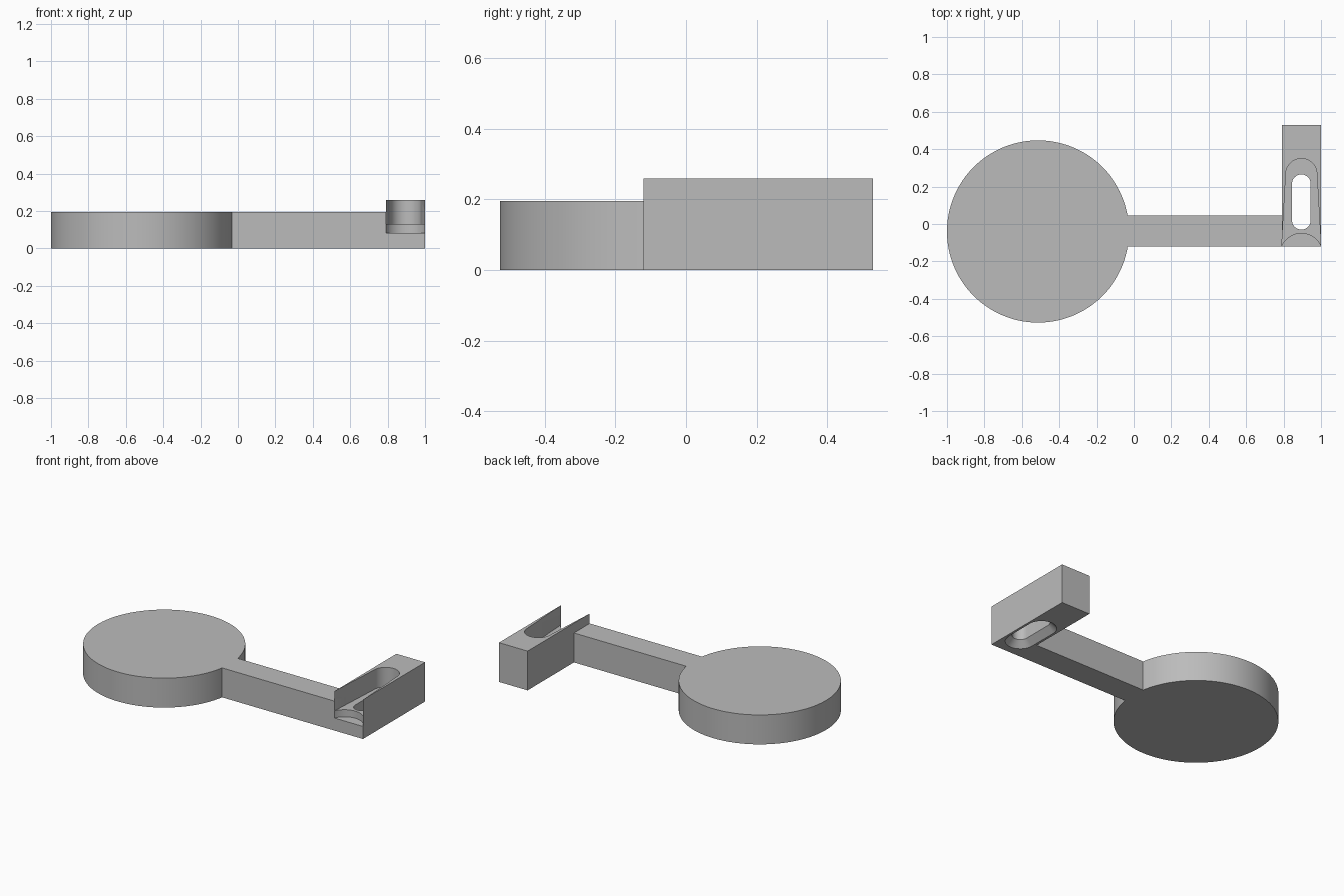
import bpy
import bmesh
from math import sin, cos, asin, pi, radians

cube = bpy.data.objects.get("Cube")
if cube:
    bpy.data.objects.remove(cube, do_unlink=True)

# Single plain grey
grey = bpy.data.materials.new("plain grey")
grey.use_nodes = True
colour = (0.5, 0.5, 0.5, 1)
grey.diffuse_color = colour
grey.node_tree.nodes["Principled BSDF"].inputs["Base Color"].default_value = colour


def arc(cx, cy, r, start, end, steps):
    """Points along a circular arc."""
    return [(cx + r * cos(start + (end - start) * i / steps),
             cy + r * sin(start + (end - start) * i / steps))
            for i in range(steps + 1)]


def loft(name, levels):
    """Closed solid through outlines given as (points, z)."""
    bm = bmesh.new()
    rings = [[bm.verts.new((x, y, z)) for x, y in pts] for pts, z in levels]
    bm.faces.new(rings[0][::-1])
    bm.faces.new(rings[-1])
    n = len(rings[0])
    for a, b in zip(rings, rings[1:]):
        for i in range(n):
            j = (i + 1) % n
            bm.faces.new((a[i], a[j], b[j], b[i]))
    bmesh.ops.recalc_face_normals(bm, faces=bm.faces)
    mesh = bpy.data.meshes.new(name)
    bm.to_mesh(mesh)
    bm.free()
    mesh.materials.append(grey)
    obj = bpy.data.objects.new(name, mesh)
    bpy.context.collection.objects.link(obj)
    return obj


def activate(obj):
    bpy.ops.object.select_all(action='DESELECT')
    obj.select_set(True)
    bpy.context.view_layer.objects.active = obj


def cut(target, cutter):
    cutter.hide_render = True
    mod = target.modifiers.new("cut", 'BOOLEAN')
    mod.operation = 'DIFFERENCE'
    mod.solver = 'EXACT'
    mod.object = cutter
    activate(target)
    bpy.ops.object.modifier_apply(modifier=mod.name)
    bpy.data.objects.remove(cutter, do_unlink=True)


# Shared plan dimensions
front, arm_back, back = -0.12, 0.045, 0.53
inner, outer = 0.79, 1.0
mid = (inner + outer) / 2

# Round disc with its straight arm, one outline
cx, cy, r = -0.513, -0.04, 0.487
outline = arc(cx, cy, r, asin((arm_back - cy) / r),
              2 * pi + asin((front - cy) / r), 128)
outline += [(inner, front), (inner, arm_back)]
body = loft("disc_and_arm", [(outline, 0), (outline, 0.195)])

# End block
plan = [(inner, front), (outer, front), (outer, back), (inner, back)]
block = loft("end_block", [(plan, 0), (plan, 0.26)])

# Arched pocket, flaring to the open front
pocket = arc(mid, 0.267, 0.083, 0, pi, 32) + [(mid - 0.109, -0.2), (mid + 0.109, -0.2)]
cut(block, loft("pocket_cutter", [(pocket, 0.13), (pocket, 0.35)]))

# Round step at the front of the pocket floor
step = arc(mid, -0.164, 0.1135, 0, 2 * pi, 64)[:-1]
cut(block, loft("step_cutter", [(step, 0.083), (step, 0.2)]))


# Through slot, countersunk from below
def slot(radius):
    return arc(mid, 0.215, radius, 0, pi, 24) + arc(mid, 0.02, radius, pi, 2 * pi, 24)


cut(block, loft("slot_cutter", [(slot(0.1), -0.01), (slot(0.05), 0.04), (slot(0.05), 0.2)]))

for obj in (body, block):
    activate(obj)
    bpy.ops.object.shade_smooth_by_angle(angle=radians(25))
